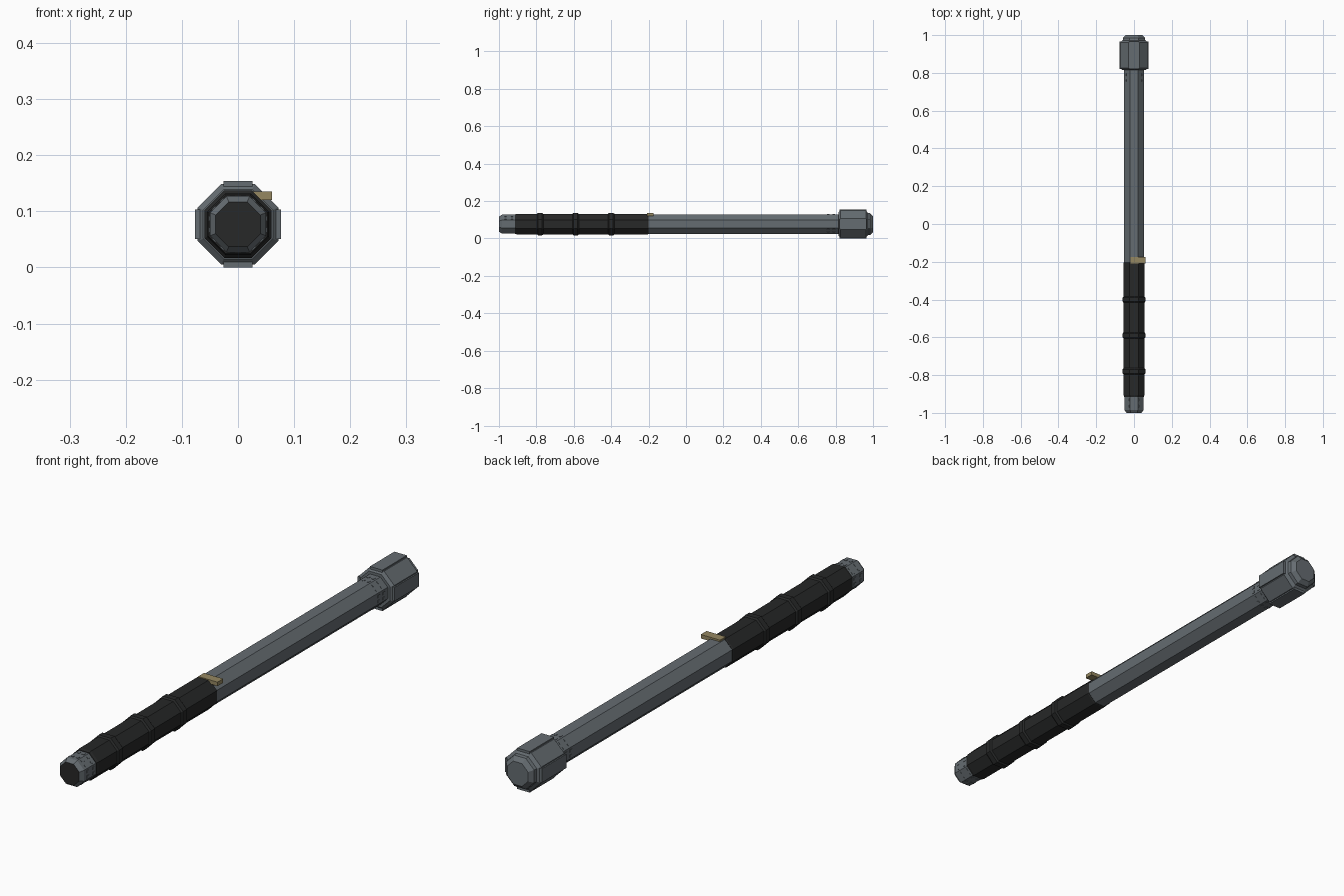
import bpy, bmesh, math
from mathutils import Matrix

if "Cube" in bpy.data.objects:
    bpy.data.objects.remove(bpy.data.objects["Cube"])

AXIS_Z = 0.077
SIDES = 8


def material(name, colour):
    m = bpy.data.materials.new(name)
    m.use_nodes = True
    m.diffuse_color = (*colour, 1)
    m.node_tree.nodes["Principled BSDF"].inputs["Base Color"].default_value = (*colour, 1)
    return m


steel = material("blue grey steel", (0.13, 0.15, 0.165))
rubber = material("black rubber", (0.02, 0.021, 0.021))
brass = material("dull brass", (0.30, 0.245, 0.12))


def finish(name, bm, *mats):
    bmesh.ops.recalc_face_normals(bm, faces=bm.faces)
    mesh = bpy.data.meshes.new(name)
    bm.to_mesh(mesh)
    bm.free()
    for m in mats:
        mesh.materials.append(m)
    ob = bpy.data.objects.new(name, mesh)
    bpy.context.collection.objects.link(ob)
    return ob


def octagonal(name, profile, *mats):
    """Sweep (y, flat-to-centre distance) pairs into a closed eight-sided bar."""
    bm = bmesh.new()
    rings = []
    for y, flat in profile:
        r = flat / math.cos(math.pi / SIDES)
        angles = [(i + 0.5) * math.tau / SIDES for i in range(SIDES)]
        rings.append([bm.verts.new((r * math.cos(a), y, AXIS_Z + r * math.sin(a)))
                      for a in angles])
    for a, b in zip(rings, rings[1:]):
        for i in range(SIDES):
            j = (i + 1) % SIDES
            bm.faces.new((a[i], a[j], b[j], b[i]))
    bm.faces.new(rings[0])
    bm.faces.new(rings[-1])
    return finish(name, bm, *mats)


def add_box(bm, centre, size, turn=0.0):
    """Add a box, then turn it about the long axis of the bar."""
    place = (Matrix.Translation((0, 0, AXIS_Z)) @ Matrix.Rotation(turn, 4, 'Y')
             @ Matrix.Translation(centre) @ Matrix.Diagonal((*size, 1)))
    bmesh.ops.create_cube(bm, size=1, matrix=place)


# Shaft and end pommel
octagonal("shaft", [(-0.25, 0.052), (0.84, 0.052)], steel)
pommel = octagonal("pommel", [(-1.0, 0.04), (-0.985, 0.05), (-0.90, 0.05)], steel, rubber)
for face in pommel.data.polygons:
    if face.normal.y < -0.95:
        face.material_index = 1

# Grip sleeve with three raised ribs
octagonal("grip", [(-0.915, 0.052), (-0.905, 0.055), (-0.205, 0.055), (-0.2, 0.053)], rubber)
for i, y in enumerate((-0.78, -0.59, -0.40)):
    octagonal(f"grip_rib_{i + 1}", [(y - 0.018, 0.054), (y - 0.011, 0.06),
                                    (y + 0.011, 0.06), (y + 0.018, 0.054)], rubber)

# Head with a stepped cap
octagonal("head", [(0.815, 0.062), (0.825, 0.072), (0.962, 0.072), (0.972, 0.06),
                   (0.985, 0.058), (1.0, 0.043)], steel)
bm = bmesh.new()
for k in range(4):
    add_box(bm, (0, 0.893, 0.072), (0.052, 0.145, 0.01), k * math.pi / 2)
finish("head_panels", bm, steel)

# Small studs around both ends
bm = bmesh.new()
for k in range(SIDES):
    for y, flat in ((-0.965, 0.05), (-0.93, 0.05), (0.76, 0.052), (0.79, 0.052)):
        for x in (-0.01, 0.01):
            add_box(bm, (x, y, flat), (0.009, 0.012, 0.003), k * math.tau / SIDES)
finish("studs", bm, steel)

# Side latch
bm = bmesh.new()
add_box(bm, (0.021, -0.192, 0.051), (0.08, 0.034, 0.015))
finish("latch", bm, brass)
